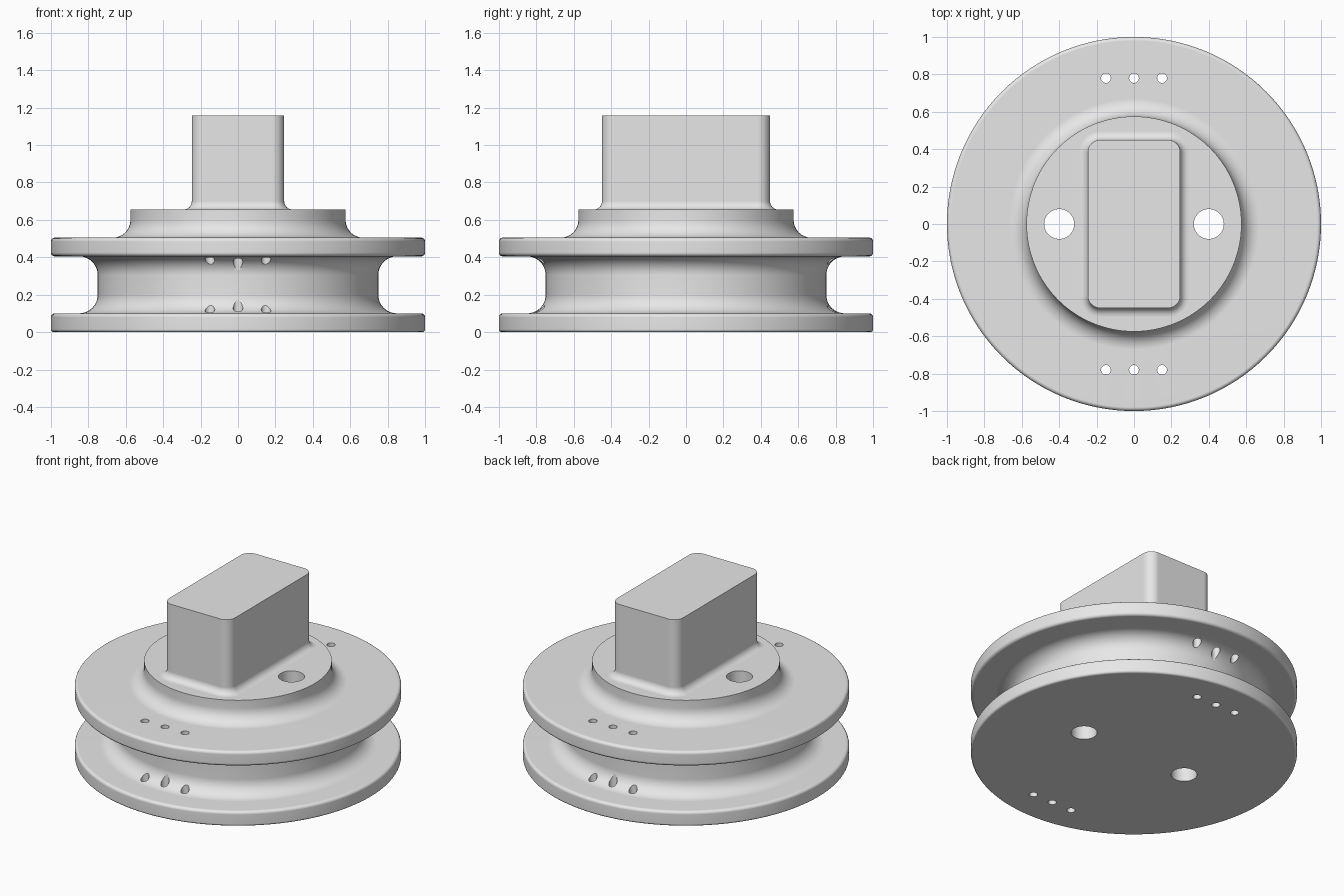
import bpy, bmesh
from math import sin, cos, radians, tau

cube = bpy.data.objects.get("Cube")
if cube:
    bpy.data.objects.remove(cube, do_unlink=True)

grey = bpy.data.materials.new("light_grey")
grey.use_nodes = True
grey.diffuse_color = (0.8, 0.8, 0.8, 1)
grey.node_tree.nodes["Principled BSDF"].inputs["Base Color"].default_value = (0.8, 0.8, 0.8, 1)


def arc(cx, cy, r, a0, a1, n=8):
    """Points on an arc, angles in degrees."""
    angles = [radians(a0 + (a1 - a0) * i / n) for i in range(n + 1)]
    return [(cx + r * cos(a), cy + r * sin(a)) for a in angles]


def add_skin(bm, rings):
    """Closed skin over a stack of rings, capped at both ends."""
    loops = [[bm.verts.new(p) for p in ring] for ring in rings]
    n = len(loops[0])
    for low, high in zip(loops, loops[1:]):
        for i in range(n):
            j = (i + 1) % n
            bm.faces.new((low[i], low[j], high[j], high[i]))
    bm.faces.new(loops[0][::-1])
    bm.faces.new(loops[-1])


def circle(r, z, n, x=0, y=0):
    return [(x + r * cos(tau * i / n), y + r * sin(tau * i / n), z) for i in range(n)]


def rounded_rect(hx, hy, r, z):
    pts = []
    for k, (sx, sy) in enumerate(((1, 1), (-1, 1), (-1, -1), (1, -1))):
        pts += arc(sx * (hx - r), sy * (hy - r), r, 90 * k, 90 * k + 90)
    return [(x, y, z) for x, y in pts]


def make_object(name, bm):
    bmesh.ops.recalc_face_normals(bm, faces=bm.faces)
    mesh = bpy.data.meshes.new(name)
    bm.to_mesh(mesh)
    bm.free()
    mesh.materials.append(grey)
    obj = bpy.data.objects.new(name, mesh)
    bpy.context.collection.objects.link(obj)
    return obj


def activate(obj):
    bpy.ops.object.select_all(action='DESELECT')
    obj.select_set(True)
    bpy.context.view_layer.objects.active = obj


def smooth(obj):
    activate(obj)
    bpy.ops.object.shade_smooth_by_angle(angle=radians(28))
    weighted = obj.modifiers.new("flat_face_normals", 'WEIGHTED_NORMAL')
    weighted.keep_sharp = True


# Grooved wheel with raised hub, turned from one profile
profile = (
    arc(0.985, 0.015, 0.015, -90, 0, 4)       # lower flange
    + arc(0.98, 0.08, 0.02, 0, 90, 4)
    + arc(0.85, 0.20, 0.10, 270, 180)         # groove
    + arc(0.85, 0.305, 0.10, 180, 90)
    + arc(0.98, 0.425, 0.02, -90, 0, 4)       # upper flange
    + arc(0.98, 0.485, 0.02, 0, 90, 4)
    + arc(0.67, 0.60, 0.095, 270, 180)        # hub
    + [(0.575, 0.655)]
)
bm = bmesh.new()
add_skin(bm, [circle(r, z, 128) for r, z in profile])
wheel = make_object("grooved_wheel", bm)

# Through holes: two large bolt holes and two rows of three pin holes
holes = [(x, 0, 0.08, 48) for x in (-0.4, 0.4)]
holes += [(x, y, 0.026, 24) for x in (-0.15, 0, 0.15) for y in (-0.78, 0.78)]
bm = bmesh.new()
for x, y, r, n in holes:
    add_skin(bm, [circle(r, z, n, x, y) for z in (-0.2, 0.9)])
cutter = make_object("hole_cutter", bm)
cutter.hide_render = True

activate(wheel)
cut = wheel.modifiers.new("holes", 'BOOLEAN')
cut.operation = 'DIFFERENCE'
cut.solver = 'EXACT'
cut.object = cutter
bpy.ops.object.modifier_apply(modifier=cut.name)
bpy.data.objects.remove(cutter, do_unlink=True)
smooth(wheel)

# Rectangular block with rounded corners and a filleted foot
fillet = arc(0.045, 0.70, 0.045, 270, 180)
rings = [rounded_rect(0.247 + d, 0.449 + d, 0.065 + d, z) for d, z in fillet]
foot = [(x, y, 0.63) for x, y, z in rings[0]]
top = rounded_rect(0.247, 0.449, 0.065, 1.157)
bm = bmesh.new()
add_skin(bm, [foot] + rings + [top])
smooth(make_object("drive_block", bm))
